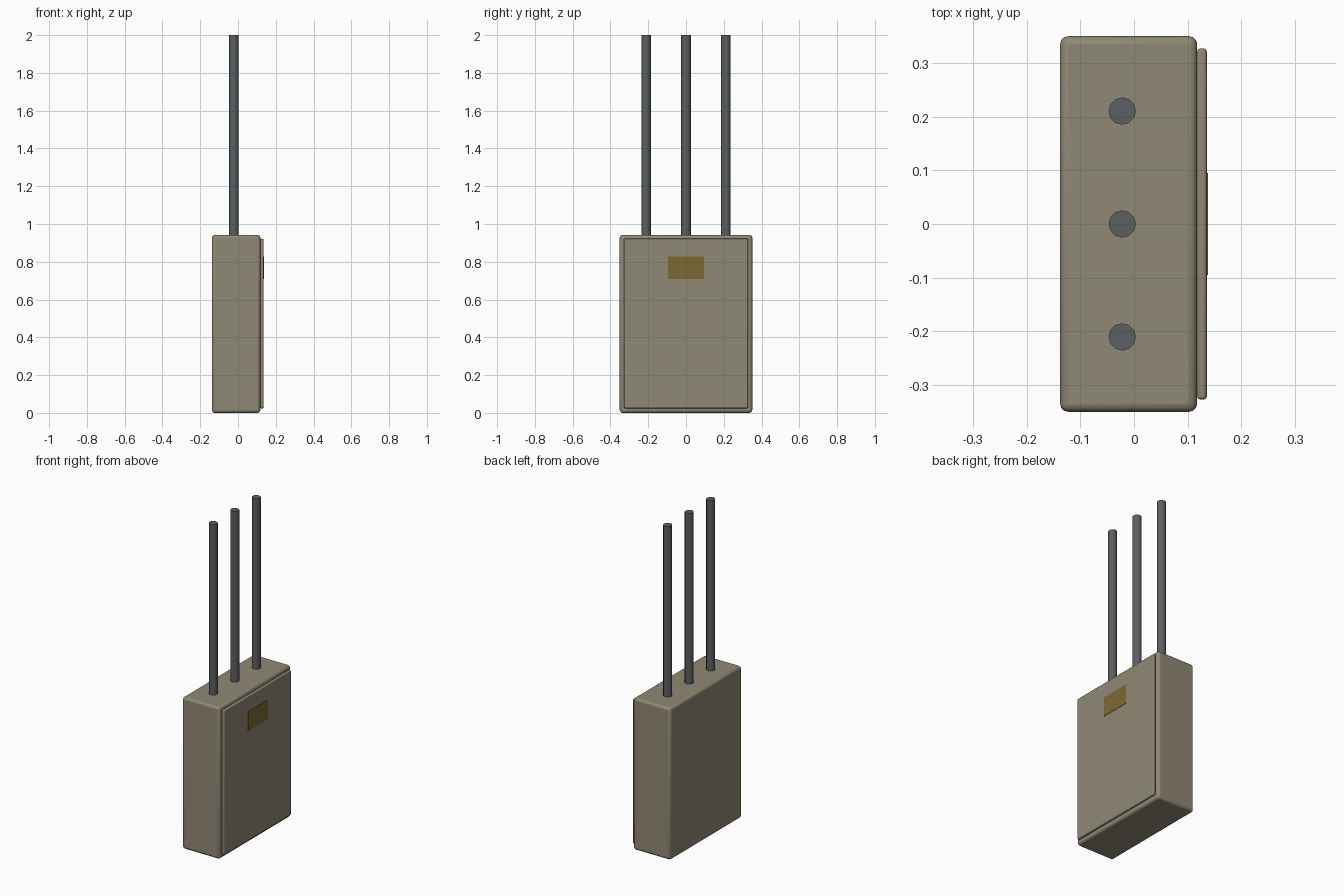
import bpy, math

if "Cube" in bpy.data.objects:
    bpy.data.objects.remove(bpy.data.objects["Cube"])

def material(name, rgb):
    m = bpy.data.materials.new(name)
    m.diffuse_color = (*rgb, 1.0)
    m.use_nodes = True
    m.node_tree.nodes["Principled BSDF"].inputs["Base Color"].default_value = m.diffuse_color
    return m

BEIGE = material("beige_paint", (0.28, 0.247, 0.178))
GREY = material("conduit_grey", (0.105, 0.116, 0.122))
OCHRE = material("ochre_label", (0.21, 0.14, 0.034))

def smooth(ob, angle=35):
    bpy.ops.object.select_all(action='DESELECT')
    ob.select_set(True)
    bpy.context.view_layer.objects.active = ob
    bpy.ops.object.shade_smooth_by_angle(angle=math.radians(angle))

def box(name, lo, hi, mat, bevel=0.0):
    """Box between two corners, with optional rounded edges."""
    bpy.ops.mesh.primitive_cube_add(size=1, location=[(a + b) / 2 for a, b in zip(lo, hi)])
    ob = bpy.context.object
    ob.name = name
    ob.scale = [b - a for a, b in zip(lo, hi)]
    bpy.ops.object.transform_apply(location=False, rotation=False, scale=True)
    ob.data.materials.append(mat)
    if bevel:
        mod = ob.modifiers.new("rounded_edges", 'BEVEL')
        mod.width = bevel
        mod.segments = 3
        smooth(ob)
    return ob

# Cabinet body, door panel on the +x side and its label plate
box("cabinet_body", (-0.138, -0.351, 0.0), (0.118, 0.351, 0.942), BEIGE, 0.015)
box("cabinet_door", (0.118, -0.328, 0.024), (0.136, 0.328, 0.922), BEIGE, 0.006)
box("label_plate", (0.134, -0.095, 0.708), (0.138, 0.095, 0.828), OCHRE)

# Three conduits rising from the top
for i, y in enumerate((-0.211, 0.0, 0.211)):
    bpy.ops.mesh.primitive_cylinder_add(vertices=12, radius=0.0255, depth=1.08,
                                        location=(-0.022, y, 1.46))
    ob = bpy.context.object
    ob.name = f"conduit_{i + 1}"
    ob.data.materials.append(GREY)
    smooth(ob)
